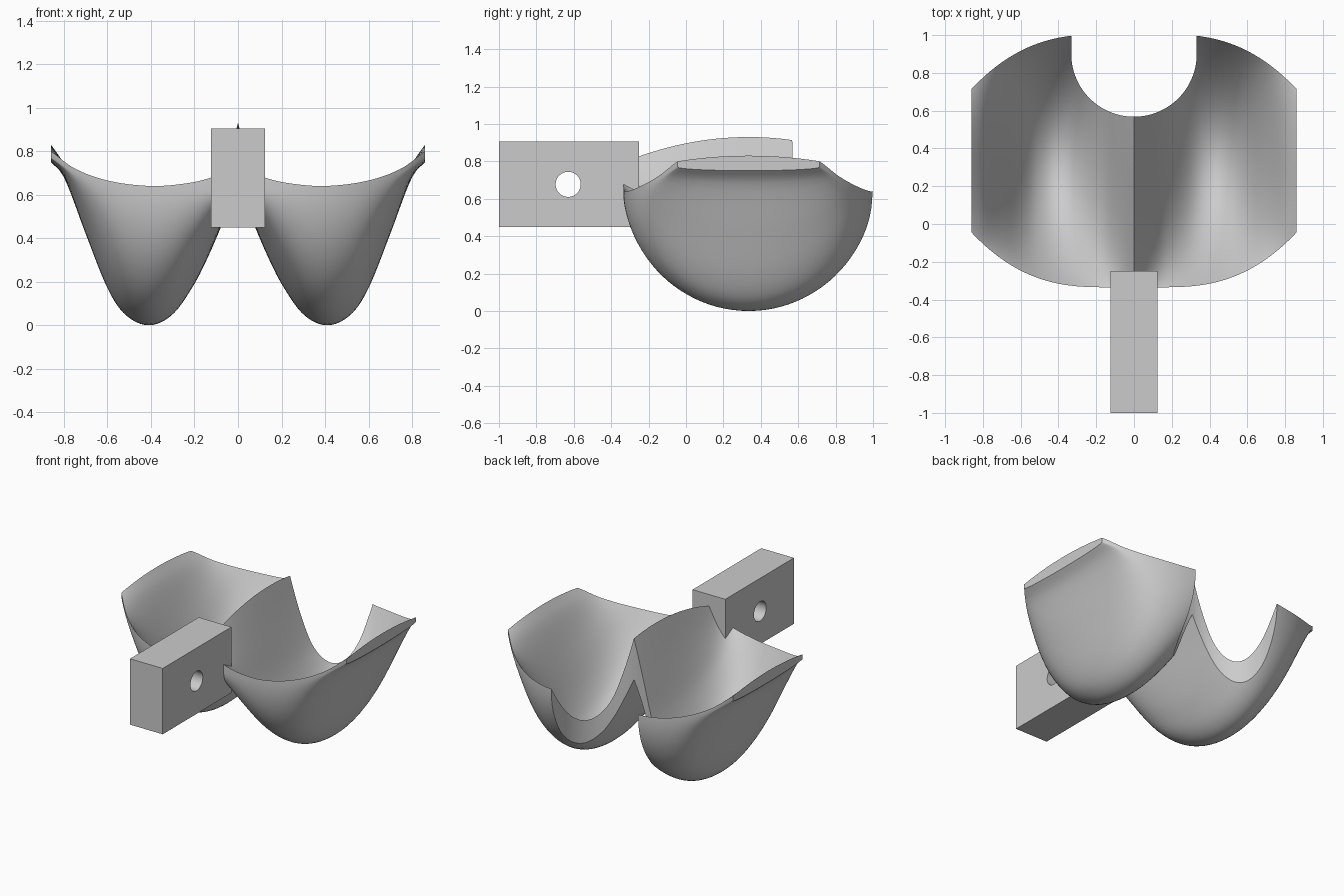
import bpy, bmesh, math

cube = bpy.data.objects.get("Cube")
if cube:
    bpy.data.objects.remove(cube, do_unlink=True)

grey = bpy.data.materials.new("cast_grey")
grey.use_nodes = True
COLOUR = (0.6, 0.6, 0.6, 1)
grey.diffuse_color = COLOUR
grey.node_tree.nodes["Principled BSDF"].inputs["Base Color"].default_value = COLOUR

MID_Y, HALF_X, HALF_Y = 0.335, 0.86, 0.67

# Profiles from splitter (x = 0) to outer rim: (x, height)
INNER_FLOOR = [(0, .93), (.08, .64), (.16, .39), (.29, .16), (.41, .09), (.52, .14),
               (.6, .26), (.7, .5), (.8, .74), (.86, .83)]
INNER_RIM = [(0, .795), (.06, .72), (.12, .68), (.25, .65), (.41, .64), (.6, .665),
             (.75, .72), (.86, .80)]
OUTER_FLOOR = [(0, .63), (.07, .47), (.13, .33), (.2, .19), (.3, .05), (.41, 0),
               (.52, .05), (.6, .17), (.7, .42), (.8, .68), (.86, .75)]
OUTER_RIM = [(0, .63), (.12, .62), (.41, .635), (.6, .655), (.75, .70), (.86, .77)]


def smooth_curve(points, x):
    """Cubic interpolation through a short list of points."""
    n = len(points)

    def slope(i):
        a, b = points[max(i - 1, 0)], points[min(i + 1, n - 1)]
        return (b[1] - a[1]) / (b[0] - a[0])

    i = 0
    while i < n - 2 and x > points[i + 1][0]:
        i += 1
    (x0, z0), (x1, z1) = points[i], points[i + 1]
    h = x1 - x0
    t = (x - x0) / h
    m0, m1 = slope(i) * h, slope(i + 1) * h
    return ((2 * t**3 - 3 * t**2 + 1) * z0 + (t**3 - 2 * t**2 + t) * m0
            + (3 * t**2 - 2 * t**3) * z1 + (t**3 - t**2) * m1)


def make_object(name, bm):
    bmesh.ops.recalc_face_normals(bm, faces=bm.faces)
    mesh = bpy.data.meshes.new(name)
    bm.to_mesh(mesh)
    bm.free()
    mesh.materials.append(grey)
    obj = bpy.data.objects.new(name, mesh)
    bpy.context.collection.objects.link(obj)
    return obj


def make_box(name, low, high):
    bm = bmesh.new()
    bmesh.ops.create_cube(bm, size=1)
    for v in bm.verts:
        for k in range(3):
            v.co[k] = high[k] if v.co[k] > 0 else low[k]
    return make_object(name, bm)


def make_cylinder(name, radius, depth, centre, turn=0, sides=64):
    bm = bmesh.new()
    bmesh.ops.create_cone(bm, cap_ends=True, segments=sides,
                          radius1=radius, radius2=radius, depth=depth)
    obj = make_object(name, bm)
    obj.location = centre
    obj.rotation_euler.y = turn
    return obj


def activate(obj):
    bpy.ops.object.select_all(action='DESELECT')
    obj.select_set(True)
    bpy.context.view_layer.objects.active = obj


def cut(obj, cutter):
    cutter.hide_render = True
    activate(obj)
    mod = obj.modifiers.new("cut", 'BOOLEAN')
    mod.operation, mod.solver, mod.object = 'DIFFERENCE', 'EXACT', cutter
    bpy.ops.object.modifier_apply(modifier=mod.name)
    bpy.data.objects.remove(cutter, do_unlink=True)


# Double bucket: inner and outer skins over one plan, joined round the rim
COLS, ROWS = 88, 48
bm = bmesh.new()
inner, outer = [], []
for i in range(COLS + 1):
    x = HALF_X * (2 * i / COLS - 1)
    a = abs(x)
    width = HALF_Y - .29 * (max(a - .15, 0) / .71) ** 2.6
    in_floor, in_rim = smooth_curve(INNER_FLOOR, a), smooth_curve(INNER_RIM, a)
    out_floor, out_rim = smooth_curve(OUTER_FLOOR, a), smooth_curve(OUTER_RIM, a)
    inner_row, outer_row = [], []
    for j in range(ROWS + 1):
        angle = math.pi * (j / ROWS - .5)
        u = math.sin(angle)
        y = MID_Y + width * u
        z_out = out_rim - (out_rim - out_floor) * math.cos(angle)
        z_in = in_rim - (in_rim - in_floor) * (1 - u * u)
        inner_row.append(bm.verts.new((x, y, max(z_in, z_out + .004))))
        outer_row.append(bm.verts.new((x, y, z_out)))
    inner.append(inner_row)
    outer.append(outer_row)

for skin in (inner, outer):
    for i in range(COLS):
        for j in range(ROWS):
            bm.faces.new((skin[i][j], skin[i + 1][j], skin[i + 1][j + 1], skin[i][j + 1]))
for j in (0, ROWS):
    for i in range(COLS):
        bm.faces.new((inner[i][j], inner[i + 1][j], outer[i + 1][j], outer[i][j]))
for i in (0, COLS):
    for j in range(ROWS):
        bm.faces.new((inner[i][j], inner[i][j + 1], outer[i][j + 1], outer[i][j]))
bucket = make_object("double_bucket", bm)

# Rounded notch at the back
NOTCH_R, NOTCH_Y = .332, .9
bm = bmesh.new()
outline = [(NOTCH_R, 1.2), (-NOTCH_R, 1.2)]
for k in range(49):
    angle = math.pi * (1 + k / 48)
    outline.append((NOTCH_R * math.cos(angle), NOTCH_Y + NOTCH_R * math.sin(angle)))
base = bm.faces.new([bm.verts.new((x, y, -.5)) for x, y in outline])
extruded = bmesh.ops.extrude_face_region(bm, geom=[base])["geom"]
bmesh.ops.translate(bm, vec=(0, 0, 2),
                    verts=[g for g in extruded if isinstance(g, bmesh.types.BMVert)])
cut(bucket, make_object("notch_cutter", bm))
activate(bucket)
bpy.ops.object.shade_smooth_by_angle(angle=math.radians(32))

# Mounting block with a cross hole
block = make_box("mounting_block", (-.125, -1, .45), (.125, -.25, .905))
cut(block, make_cylinder("hole_cutter", .067, 1, (0, -.63, .677), math.pi / 2))
activate(block)
bpy.ops.object.shade_smooth_by_angle(angle=math.radians(32))
